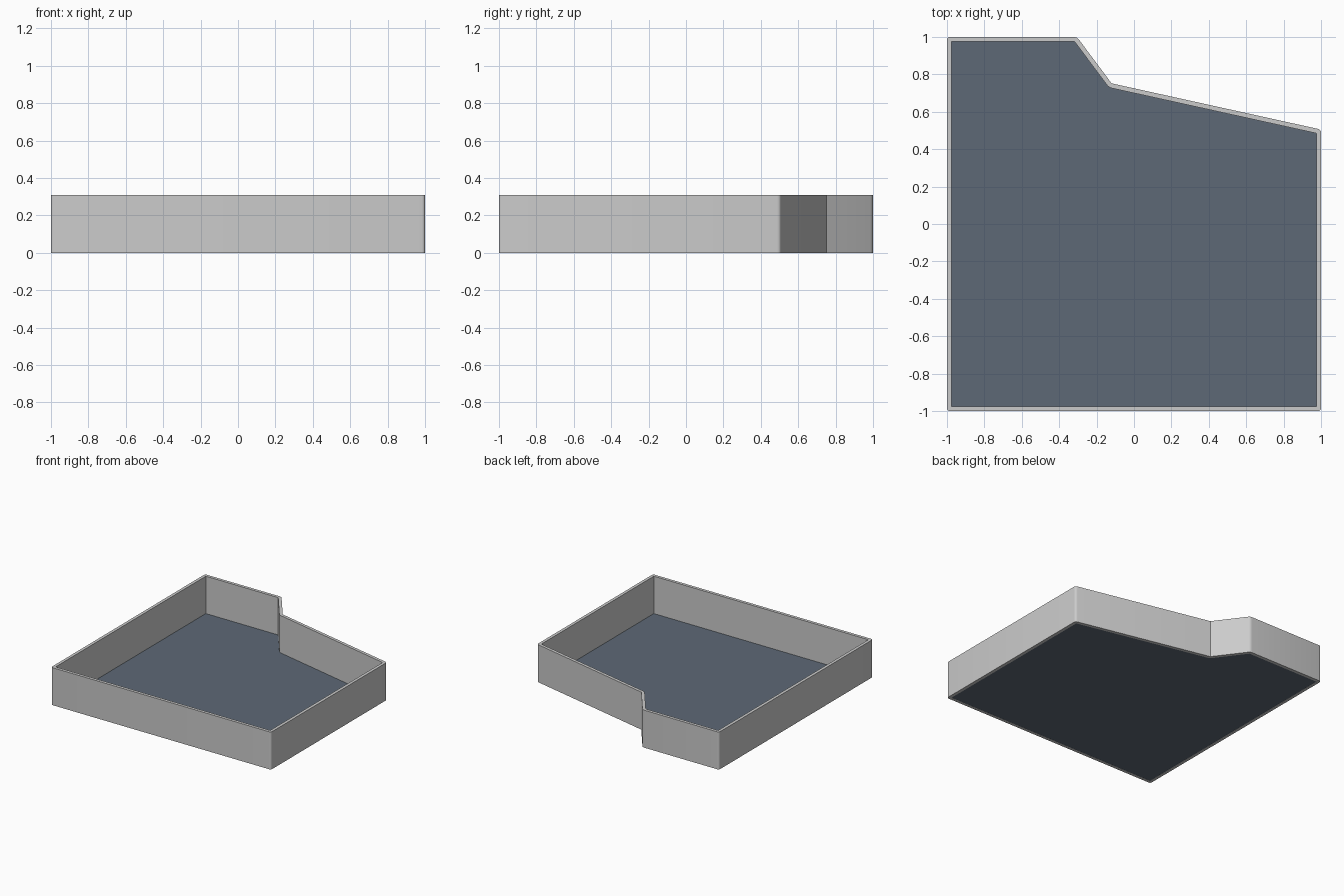
import bpy, bmesh
from mathutils import Vector

if "Cube" in bpy.data.objects:
    bpy.data.objects.remove(bpy.data.objects["Cube"])

OUTLINE = [(-1, -1), (1, -1), (1, 0.505), (-0.12, 0.752), (-0.305, 1), (-1, 1)]
WALL, HEIGHT, ROUND, STEPS = 0.025, 0.308, 0.018, 4


def soft_corner(p, before, after):
    """Small curve replacing the corner at p."""
    a, b = p - before * ROUND, p + after * ROUND
    return [a * (1 - t) ** 2 + p * 2 * t * (1 - t) + b * t ** 2
            for t in (i / STEPS for i in range(STEPS + 1))]


# Matching outer and inner outlines, rounded on the outside of each bend
pts = [Vector(p) for p in OUTLINE]
outer, inner = [], []
for i, p in enumerate(pts):
    before = (p - pts[i - 1]).normalized()
    after = (pts[(i + 1) % len(pts)] - p).normalized()
    n1, n2 = Vector((-before.y, before.x)), Vector((-after.y, after.x))
    q = p + (n1 + n2) * WALL / (1 + n1.dot(n2))
    if before.cross(after) > 0:
        outer += soft_corner(p, before, after)
        inner += [q] * (STEPS + 1)
    else:
        outer += [p] * (STEPS + 1)
        inner += soft_corner(q, before, after)


def make_object(name, bm):
    bmesh.ops.remove_doubles(bm, verts=bm.verts, dist=1e-5)
    bmesh.ops.recalc_face_normals(bm, faces=bm.faces)
    mesh = bpy.data.meshes.new(name)
    bm.to_mesh(mesh)
    bm.free()
    obj = bpy.data.objects.new(name, mesh)
    bpy.context.collection.objects.link(obj)
    return obj


# Surrounding wall
bm = bmesh.new()
rings = [[bm.verts.new((p.x, p.y, z)) for p in loop]
         for loop, z in ((outer, 0), (outer, HEIGHT), (inner, HEIGHT), (inner, 0))]
count = len(outer)
for k in range(4):
    a, b = rings[k], rings[(k + 1) % 4]
    for i in range(count):
        j = (i + 1) % count
        bm.faces.new((a[i], a[j], b[j], b[i]))
wall = make_object("perimeter_wall", bm)
bpy.context.view_layer.objects.active = wall
wall.select_set(True)
bpy.ops.object.shade_smooth_by_angle()

# Dark floor sheet inside the wall
bm = bmesh.new()
loop = [p for i, p in enumerate(inner) if (p - inner[i - 1]).length > 1e-5]
face = bm.faces.new([bm.verts.new((p.x, p.y, 0.001)) for p in loop])
floor = make_object("floor", bm)
if floor.data.polygons[0].normal.z < 0:
    floor.data.flip_normals()
mat = bpy.data.materials.new("dark_slate")
mat.diffuse_color = (0.11, 0.14, 0.18, 1)
mat.use_nodes = True
mat.node_tree.nodes["Principled BSDF"].inputs["Base Color"].default_value = mat.diffuse_color
floor.data.materials.append(mat)
